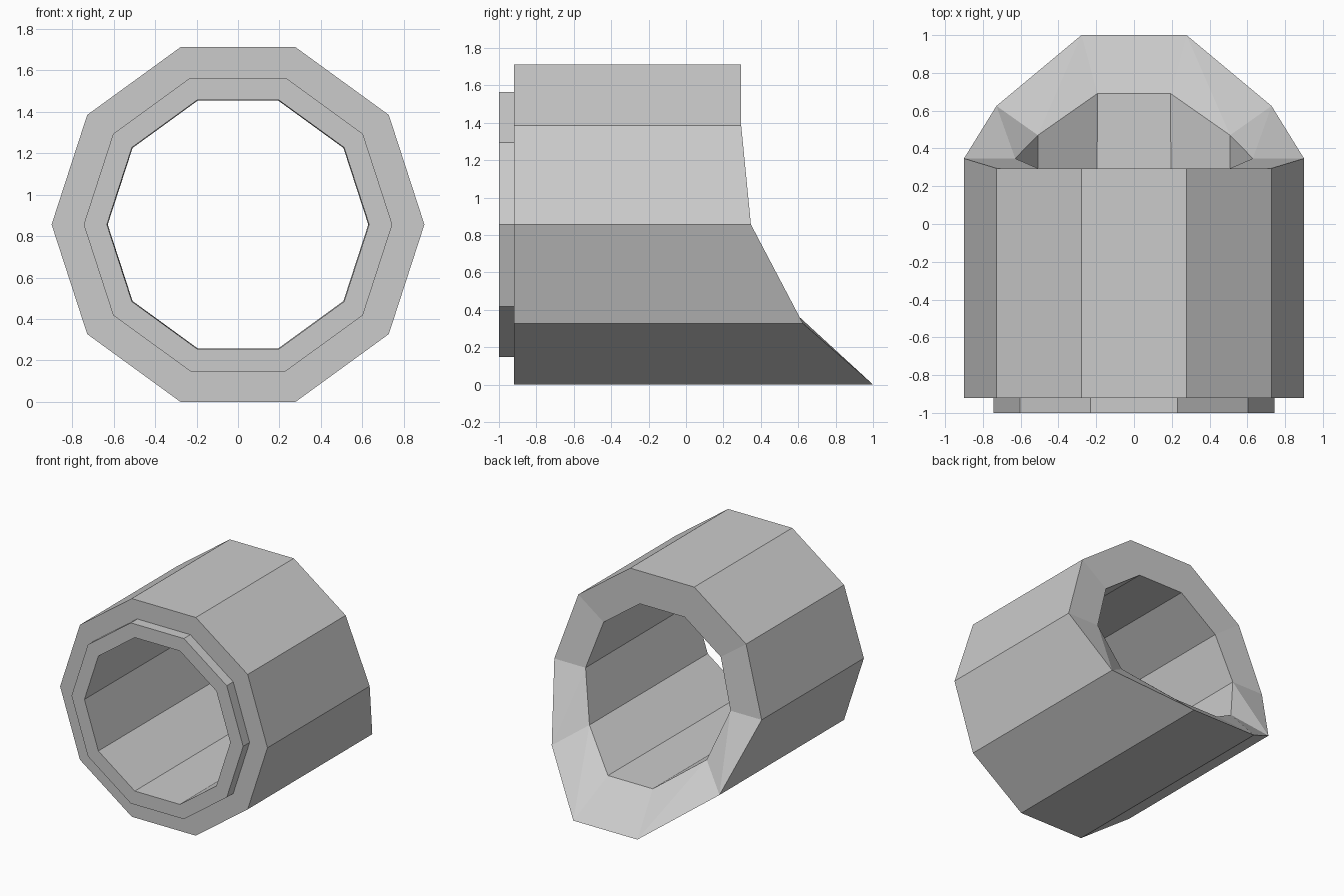
import bpy, bmesh
from math import cos, sin, radians

if "Cube" in bpy.data.objects:
    bpy.data.objects.remove(bpy.data.objects["Cube"])

N = 10
ZC = 0.856

# Depth of the flared back rim by vertex angle (degrees, mirrored left/right)
OUTER_BACK = {90 - 18: 0.295, 36: 0.295, 0: 0.347, -36: 0.625, -72: 1.0}
INNER_BACK = {90 - 18: 0.295, 36: 0.295, 0: 0.347, -36: 0.47, -72: 0.69}


def fold(i):
    """Vertex angle mirrored onto the right half."""
    a = (i * 36 + 180) % 360 - 180
    if a > 90:
        a = 180 - a
    if a < -90:
        a = -180 - a
    return a


def ring(bm, r, depth):
    verts = []
    for i in range(N):
        a = radians(36 * i)
        y = depth[fold(i)] if isinstance(depth, dict) else depth
        verts.append(bm.verts.new((r * cos(a), y, ZC + r * sin(a))))
    return verts


bm = bmesh.new()
# Bore front, collar, body, flared back rim, bore back
rings = [ring(bm, 0.633, -1.0), ring(bm, 0.745, -1.0), ring(bm, 0.745, -0.92),
         ring(bm, 0.9, -0.92), ring(bm, 0.9, OUTER_BACK), ring(bm, 0.629, INNER_BACK)]
for k, a in enumerate(rings):
    b = rings[(k + 1) % len(rings)]
    for i in range(N):
        j = (i + 1) % N
        if k == 4 and min(fold(i), fold(j)) < 0 and fold(i) != fold(j):
            # Twisted rim faces: split from upper inner to lower outer corner
            hi, lo = (i, j) if fold(i) > fold(j) else (j, i)
            bm.faces.new((a[hi], a[lo], b[hi]))
            bm.faces.new((a[lo], b[lo], b[hi]))
        else:
            bm.faces.new((a[i], a[j], b[j], b[i]))
bmesh.ops.recalc_face_normals(bm, faces=bm.faces[:])

mesh = bpy.data.meshes.new("pipe_end")
bm.to_mesh(mesh)
bm.free()
obj = bpy.data.objects.new("pipe_end", mesh)
bpy.context.collection.objects.link(obj)
